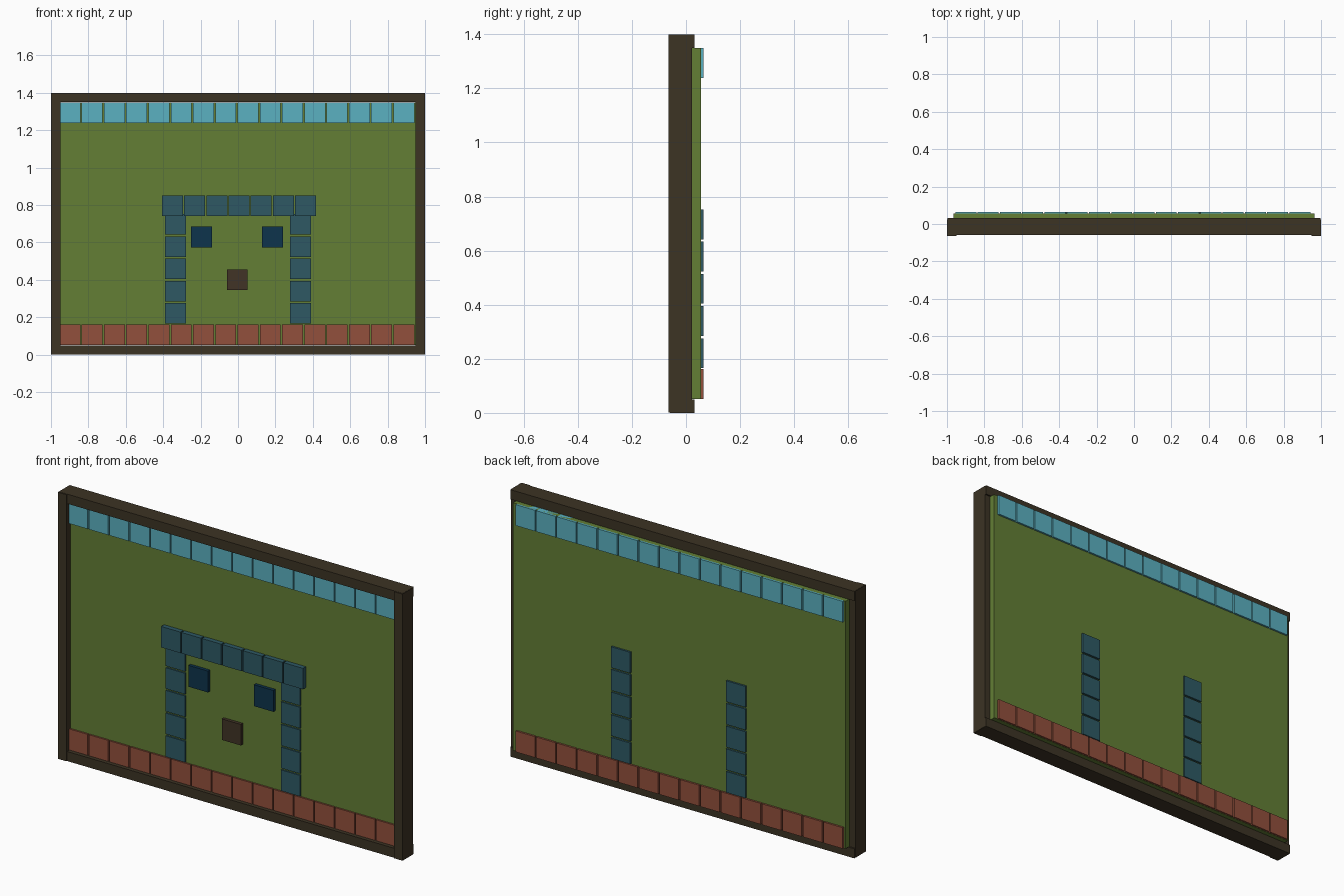
import bpy
import bmesh
from mathutils import Matrix, Vector

if "Cube" in bpy.data.objects:
    bpy.data.objects.remove(bpy.data.objects["Cube"])


def material(name, rgb):
    """Flat colour given as 0-255 sRGB, stored linear."""
    m = bpy.data.materials.new(name)
    lin = [((c / 255 + 0.055) / 1.055) ** 2.4 for c in rgb]
    m.diffuse_color = (*lin, 1)
    m.use_nodes = True
    m.node_tree.nodes["Principled BSDF"].inputs["Base Color"].default_value = m.diffuse_color
    return m


WOOD = material("dark wood", (60, 51, 36))
GREEN = material("grass green", (99, 126, 53))
SKY = material("sky blue", (91, 177, 193))
BRICK = material("brick red", (146, 80, 60))
SLATE = material("slate blue", (46, 89, 100))
NAVY = material("navy", (13, 51, 76))
BROWN = material("brown", (65, 51, 38))


def boxes(name, mat, items):
    """One object made of boxes, each given as (centre, size)."""
    bm = bmesh.new()
    for centre, size in items:
        mtx = Matrix.Translation(Vector(centre)) @ Matrix.Diagonal((*size, 1))
        bmesh.ops.create_cube(bm, size=1, matrix=mtx)
    me = bpy.data.meshes.new(name)
    bm.to_mesh(me)
    bm.free()
    me.materials.append(mat)
    ob = bpy.data.objects.new(name, me)
    bpy.context.collection.objects.link(ob)
    return ob


PITCH = 0.119
TILE = (0.112, 0.107, 0.11)   # tiles run right through the panel
MID = 0.0115                  # y centre of flush tiles

# Frame: rails slightly behind the posts
boxes("frame_posts", WOOD,
      [((s * 0.975, -0.021, 0.7), (0.05, 0.088, 1.398)) for s in (-1, 1)])
boxes("frame_rails", WOOD,
      [((0, -0.014, z), (1.996, 0.09, 0.05)) for z in (0.025, 1.375)])

# Background panel
boxes("panel", GREEN, [((0, 0.011, 0.7), (1.93, 0.088, 1.298))])

# Sky and ground tile rows
row = [-0.006 + PITCH * (i - 7.5) for i in range(16)]
boxes("sky_tiles", SKY, [((x, MID, 1.294), TILE) for x in row])
boxes("ground_tiles", BRICK, [((x, MID, 0.107), TILE) for x in row])

# Two columns and the beam in front of them
boxes("columns", SLATE,
      [((s * 0.334, MID, 0.221 + PITCH * i), TILE) for s in (-1, 1) for i in range(5)])
boxes("beam", SLATE,
      [((-0.35 + 0.1185 * i, -0.004, 0.796), TILE) for i in range(7)])

# Windows and door block, set a little forward
boxes("windows", NAVY, [((x, 0, 0.629), (0.112, 0.1, 0.112)) for x in (-0.196, 0.184)])
boxes("door_block", BROWN, [((-0.004, 0, 0.401), (0.11, 0.1, 0.11))])
